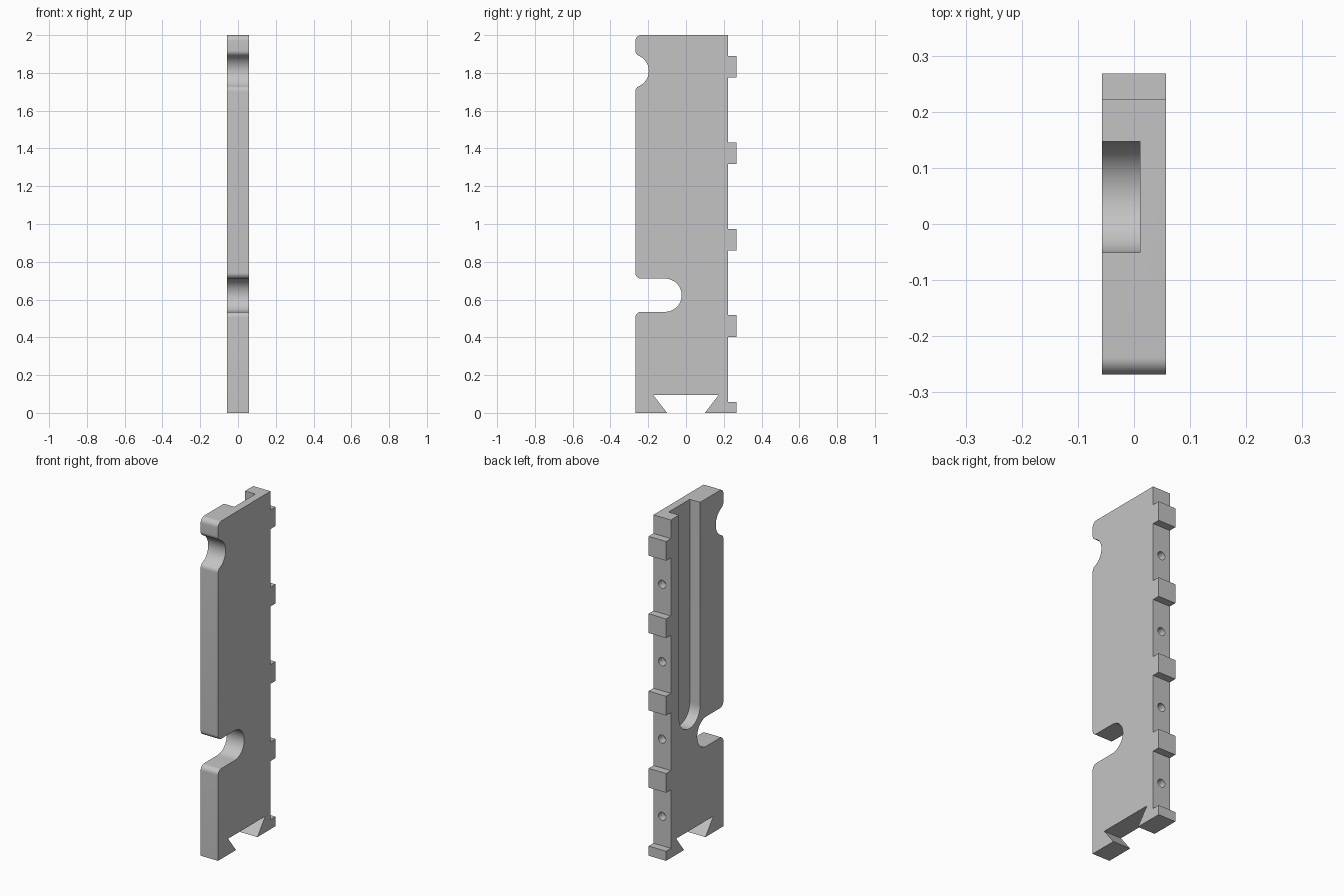
import bpy
import bmesh
from math import cos, sin, pi, atan2, sqrt

if "Cube" in bpy.data.objects:
    bpy.data.objects.remove(bpy.data.objects["Cube"])

# Main sizes
HALF_X = 0.057
FRONT, BACK, TOOTH = -0.268, 0.223, 0.268
HEIGHT = 2.0
FILLET = 0.03
TOOTH_CENTRES = [0.46, 0.917, 1.375, 1.833]
PITCH = 0.458

grey = bpy.data.materials.new("light_grey")
grey.use_nodes = True
colour = (0.55, 0.55, 0.55, 1)
grey.diffuse_color = colour
grey.node_tree.nodes["Principled BSDF"].inputs["Base Color"].default_value = colour


def arc(cy, cz, r, start, end, steps=10):
    """Points of an arc in the side plane, angles measured from +y to +z."""
    angles = [start + (end - start) * i / steps for i in range(steps + 1)]
    return [(cy + r * cos(a), cz + r * sin(a)) for a in angles]


def prism(name, outline, x0, x1):
    """Extrude a side outline along x."""
    bm = bmesh.new()
    face = bm.faces.new([bm.verts.new((x0, y, z)) for y, z in outline])
    moved = bmesh.ops.extrude_face_region(bm, geom=[face])["geom"]
    bmesh.ops.translate(bm, vec=(x1 - x0, 0, 0),
                        verts=[v for v in moved if isinstance(v, bmesh.types.BMVert)])
    bmesh.ops.recalc_face_normals(bm, faces=bm.faces)
    mesh = bpy.data.meshes.new(name)
    bm.to_mesh(mesh)
    bm.free()
    mesh.materials.append(grey)
    obj = bpy.data.objects.new(name, mesh)
    bpy.context.collection.objects.link(obj)
    return obj


def cut(target, cutter):
    """Subtract the cutter and remove it."""
    cutter.hide_render = True
    mod = target.modifiers.new("cut", 'BOOLEAN')
    mod.operation = 'DIFFERENCE'
    mod.solver = 'EXACT'
    mod.object = cutter
    bpy.context.view_layer.objects.active = target
    bpy.ops.object.modifier_apply(modifier=mod.name)
    bpy.data.objects.remove(cutter)


# Dovetail opening in the foot
outline = [(TOOTH, 0), (0.10, 0), (0.173, 0.095), (-0.174, 0.095), (-0.10, 0), (FRONT, 0)]
inner = FRONT + FILLET

# Deep slot in the front edge, with rounded lips
slot_z, slot_r, slot_y = 0.623, 0.088, -0.111
outline += arc(inner, slot_z - slot_r - FILLET, FILLET, pi, pi / 2)
outline += arc(slot_y, slot_z, slot_r, -pi / 2, pi / 2, 24)
outline += arc(inner, slot_z + slot_r + FILLET, FILLET, -pi / 2, -pi)

# Shallow round notch, blended into the front edge
notch_y, notch_z, notch_r = -0.285, 1.81, 0.088
dy = inner - notch_y
dz = sqrt((notch_r + FILLET) ** 2 - dy ** 2)
lean = atan2(dz, dy)
outline += arc(inner, notch_z - dz, FILLET, pi, pi - lean)
outline += arc(notch_y, notch_z, notch_r, -lean, lean, 20)[1:-1]
outline += arc(inner, notch_z + dz, FILLET, lean - pi, -pi)

# Rounded top front corner and square top back corner
outline += arc(inner, HEIGHT - FILLET, FILLET, pi, pi / 2)
outline.append((BACK, HEIGHT))

# Teeth down the back edge, with a half tooth at the foot
for z in reversed(TOOTH_CENTRES):
    top, low = z + 0.057, z - 0.057
    outline += [(BACK, top), (TOOTH, top), (TOOTH, low), (BACK, low)]
outline += [(BACK, 0.057), (TOOTH, 0.057)]

plate = prism("toothed_plate", outline, -HALF_X, HALF_X)

# Long groove with a round lower end, open at the top
groove_y, groove_z, groove_r = 0.048, 0.798, 0.099
groove = arc(groove_y, groove_z, groove_r, -pi, 0, 32)
groove += [(groove_y + groove_r, HEIGHT + 0.1), (groove_y - groove_r, HEIGHT + 0.1)]
cut(plate, prism("groove_cutter", groove, -HALF_X - 0.1, 0.011))

# Blind round holes between the teeth
for z in TOOTH_CENTRES:
    bpy.ops.mesh.primitive_cylinder_add(vertices=24, radius=0.024, depth=0.1,
                                        location=(0, BACK, z - PITCH / 2),
                                        rotation=(pi / 2, 0, 0))
    hole = bpy.context.object
    hole.name = "hole_cutter"
    hole.data.materials.append(grey)
    cut(plate, hole)

# Smooth the curves, keep the corners sharp
bpy.ops.object.select_all(action='DESELECT')
plate.select_set(True)
bpy.context.view_layer.objects.active = plate
bpy.ops.object.shade_smooth_by_angle(angle=pi / 6)
